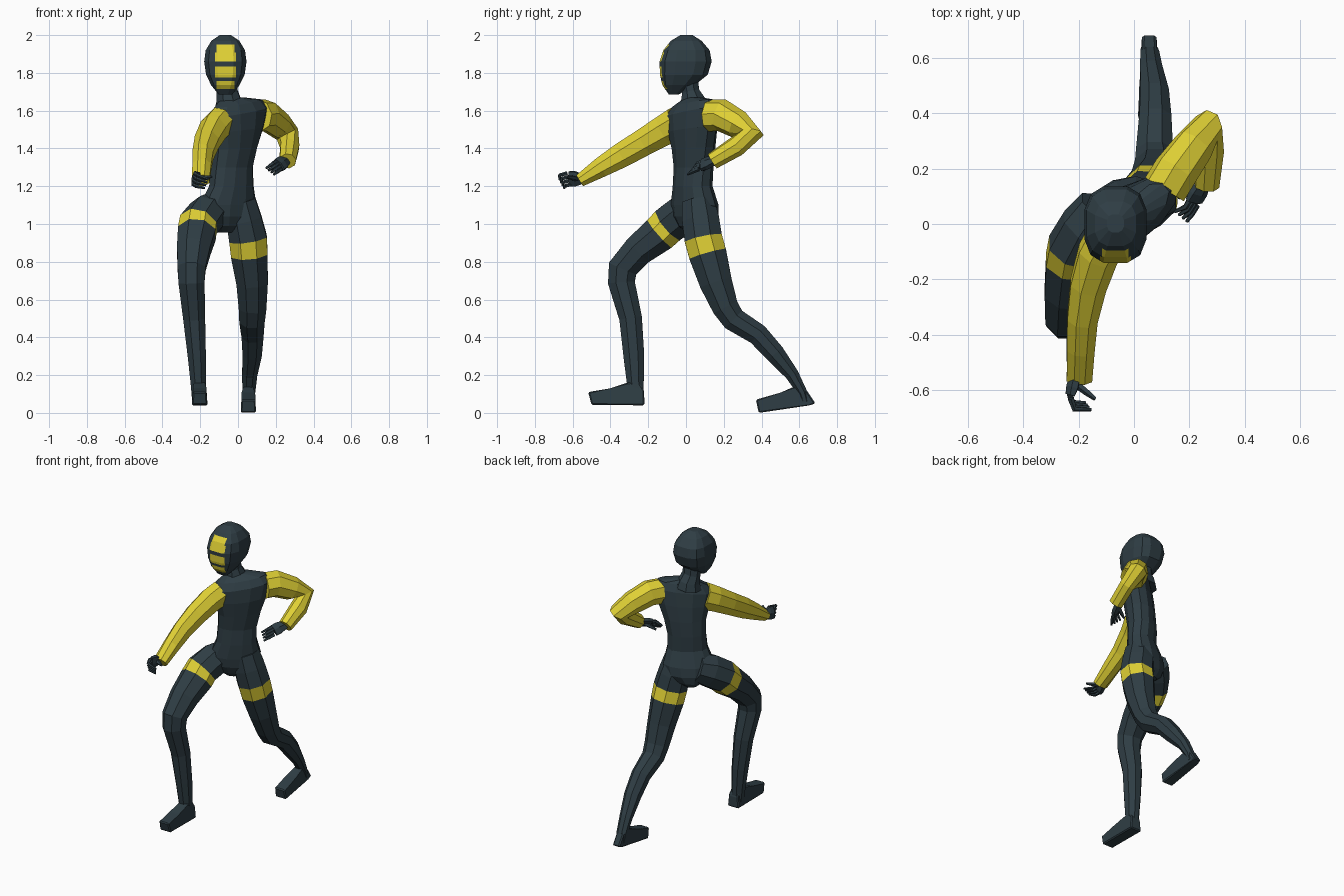
import bpy, bmesh, math
from mathutils import Vector


def material(name, rgb):
    m = bpy.data.materials.new(name)
    m.diffuse_color = (*rgb, 1)
    return m


DARK = material("dark slate", (0.028, 0.047, 0.058))
YELLOW = material("yellow", (0.74, 0.63, 0.035))


def spow(v, p):
    return math.copysign(abs(v) ** p, v)


def ring(c, u, v, n, p=1.0):
    """Rounded cross-section around c, reaching exactly the half axes u and v."""
    angles = [2 * math.pi * (i + 0.5) / n for i in range(n)]
    cs = [(spow(math.cos(a), p), spow(math.sin(a), p)) for a in angles]
    mx, my = max(abs(x) for x, _ in cs), max(abs(y) for _, y in cs)
    return [Vector(c) + u * (x / mx) + v * (y / my) for x, y in cs]


def finish(bm, name, mats):
    bmesh.ops.recalc_face_normals(bm, faces=bm.faces[:])
    me = bpy.data.meshes.new(name)
    bm.to_mesh(me)
    bm.free()
    for m in mats:
        me.materials.append(m)
    ob = bpy.data.objects.new(name, me)
    bpy.context.collection.objects.link(ob)
    return ob


def loft(rings, bands=()):
    """Skin the rings; segments listed in bands get the second material."""
    bm = bmesh.new()
    vs = [[bm.verts.new(p) for p in r] for r in rings]
    n = len(vs[0])
    for k in range(len(vs) - 1):
        for i in range(n):
            j = (i + 1) % n
            f = bm.faces.new((vs[k][i], vs[k][j], vs[k + 1][j], vs[k + 1][i]))
            f.material_index = 1 if k in bands else 0
    bm.faces.new(vs[0])
    bm.faces.new(vs[-1])
    return bm


def tube(name, secs, mats, ref=(1, 0, 0), n=8, bands=()):
    """Limb along a path of (x, y, z, half width along ref, half depth)."""
    pts = [Vector(s[:3]) for s in secs]
    rings = []
    for i, s in enumerate(secs):
        a, b = pts[max(i - 1, 0)], pts[min(i + 1, len(pts) - 1)]
        t = (pts[i] - a).normalized() + (b - pts[i]).normalized()
        t.normalize()
        side = Vector(ref)
        side = (side - t * side.dot(t)).normalized()
        rings.append(ring(pts[i], side * s[3], t.cross(side) * s[4], n))
    return finish(loft(rings, bands), name, mats)


# Torso: z, centre x, centre y, half width, half depth, turn, shoulder tilt
torso = [(0.955, -0.075, 0.05, 0.04, 0.05, 32, 0),
         (0.99, -0.07, 0.05, 0.09, 0.085, 32, 0),
         (1.04, -0.06, 0.05, 0.145, 0.1, 32, 0),
         (1.10, -0.053, 0.046, 0.158, 0.1, 32, 0),
         (1.20, -0.035, 0.035, 0.125, 0.085, 34, 0),
         (1.30, -0.033, 0.04, 0.12, 0.085, 37, 0),
         (1.40, -0.018, 0.04, 0.132, 0.09, 40, 0.05),
         (1.50, -0.006, 0.035, 0.162, 0.092, 40, 0.1),
         (1.59, 0.0, 0.032, 0.186, 0.085, 40, 0.15),
         (1.637, 0.0, 0.035, 0.15, 0.062, 40, 0.15),
         (1.665, -0.035, 0.035, 0.06, 0.045, 30, 0.1)]
rings = []
for z, x, y, a, b, turn, tilt in torso:
    r = math.radians(turn)
    u = Vector((math.cos(r), math.sin(r), tilt)) * a
    rings.append(ring((x, y, z), u, Vector((-math.sin(r), math.cos(r), 0)) * b, 12, 0.92))
finish(loft(rings), "torso", [DARK])

# Neck with a wider collar at its foot
tube("neck", [(-0.045, 0.04, 1.61, 0.08, 0.075), (-0.05, 0.037, 1.655, 0.064, 0.064),
              (-0.058, 0.025, 1.70, 0.056, 0.046), (-0.062, 0.01, 1.79, 0.056, 0.05)], [DARK])

# Head: z, front y, back y, half width
HX = -0.067
head = [(1.685, -0.09, -0.04, 0.036), (1.735, -0.125, 0.045, 0.075),
        (1.79, -0.138, 0.115, 0.102), (1.86, -0.14, 0.136, 0.112),
        (1.92, -0.12, 0.125, 0.104), (1.97, -0.08, 0.082, 0.074), (2.0, -0.03, 0.035, 0.03)]
bm = loft([ring((HX, (f + b) / 2, z), Vector((w, 0, 0)), Vector((0, (b - f) / 2, 0)), 12, 0.72)
           for z, f, b, w in head])
# Mask bars: low z, high z, half width; cut into the head and coloured
bars = [(1.715, 1.758, 0.048), (1.775, 1.835, 0.056), (1.86, 1.907, 0.056), (1.907, 1.95, 0.048)]
cuts = [((0, 0, z), (0, 0, 1)) for z in sorted({z for b in bars for z in b[:2]})]
cuts += [((HX + s * w, 0, 0), (1, 0, 0)) for s in (-1, 1) for w in (0.048, 0.056)]
for co, no in cuts:
    bmesh.ops.bisect_plane(bm, geom=bm.verts[:] + bm.edges[:] + bm.faces[:], dist=1e-5,
                           plane_co=co, plane_no=no)
for f in bm.faces:
    c = f.calc_center_median()
    if c.y < -0.04 and any(lo < c.z < hi and abs(c.x - HX) < w for lo, hi, w in bars):
        f.material_index = 1
finish(bm, "head", [DARK, YELLOW])

# Sleeves
tube("right_sleeve", [(-0.095, -0.045, 1.535, 0.072, 0.086), (-0.13, -0.11, 1.50, 0.072, 0.08),
                      (-0.165, -0.22, 1.435, 0.065, 0.072), (-0.186, -0.34, 1.365, 0.055, 0.066),
                      (-0.192, -0.45, 1.30, 0.05, 0.053), (-0.197, -0.562, 1.23, 0.046, 0.034)],
     [YELLOW])
tube("left_sleeve", [(0.11, 0.125, 1.575, 0.075, 0.08), (0.15, 0.19, 1.575, 0.075, 0.08),
                     (0.215, 0.28, 1.525, 0.068, 0.07), (0.262, 0.345, 1.475, 0.058, 0.062),
                     (0.274, 0.265, 1.41, 0.047, 0.053), (0.262, 0.14, 1.333, 0.044, 0.042)],
     [YELLOW], ref=(0.8, -0.33, 0.48))

# Legs with a yellow thigh band
tube("right_leg", [(-0.115, 0.055, 1.085, 0.085, 0.085), (-0.165, -0.015, 1.05, 0.098, 0.102),
                   (-0.21, -0.09, 0.997, 0.1, 0.1),
                   (-0.218, -0.138, 0.95, 0.1, 0.097), (-0.235, -0.25, 0.862, 0.088, 0.083),
                   (-0.246, -0.335, 0.765, 0.074, 0.078), (-0.246, -0.342, 0.69, 0.069, 0.071),
                   (-0.232, -0.293, 0.5, 0.058, 0.06), (-0.218, -0.276, 0.3, 0.048, 0.055),
                   (-0.21, -0.268, 0.15, 0.04, 0.044), (-0.206, -0.265, 0.08, 0.038, 0.04)],
     [DARK, YELLOW], bands=(2,))
tube("left_leg", [(0.008, 0.065, 1.12, 0.085, 0.085), (0.032, 0.078, 1.02, 0.094, 0.098),
                  (0.053, 0.092, 0.922, 0.1, 0.1),
                  (0.06, 0.115, 0.84, 0.097, 0.1), (0.075, 0.158, 0.69, 0.083, 0.086),
                  (0.077, 0.208, 0.56, 0.073, 0.07), (0.074, 0.252, 0.495, 0.067, 0.064),
                  (0.077, 0.38, 0.415, 0.058, 0.057), (0.075, 0.47, 0.315, 0.051, 0.052),
                  (0.062, 0.56, 0.205, 0.04, 0.036), (0.057, 0.615, 0.11, 0.034, 0.026),
                  (0.055, 0.63, 0.06, 0.03, 0.022)],
     [DARK, YELLOW], bands=(2,))


# Feet: side profile with half width per point, lofted across x
def foot(name, x, prof):
    bm = loft([[Vector((x + s * w, y, z)) for y, z, w in prof] for s in (-1, 1)])
    bmesh.ops.bevel(bm, geom=bm.edges[:], offset=0.007, segments=1, affect='EDGES')
    finish(bm, name, [DARK])


foot("right_foot", -0.203, [(-0.50, 0.042, 0.041), (-0.22, 0.04, 0.042), (-0.222, 0.12, 0.036),
                            (-0.25, 0.165, 0.03), (-0.31, 0.16, 0.03), (-0.40, 0.13, 0.036),
                            (-0.518, 0.11, 0.036)])
foot("left_foot", 0.055, [(0.385, 0.0, 0.041), (0.655, 0.04, 0.034), (0.685, 0.05, 0.024),
                          (0.635, 0.125, 0.026), (0.575, 0.14, 0.028), (0.50, 0.107, 0.036),
                          (0.37, 0.07, 0.037)])


# Hands: palm, four bent fingers spread along the knuckles, thumb
def hand(side, wrist, k1, k2, bend, t1, t2, thumb):
    W, K1, K2, B, T1, T2 = map(Vector, (wrist, k1, k2, bend, t1, t2))
    mid, spread = (K1 + K2) / 2, K2 - K1
    h = spread.length / 2 + 0.008
    tube(side + "_palm", [(*W, 0.024, 0.022), (*W.lerp(mid, 0.6), h, 0.023), (*mid, h, 0.017)],
         [DARK], ref=spread, n=6)
    for i in range(4):
        k, t = K1.lerp(K2, i / 3), T1.lerp(T2, i / 3)
        tube(f"{side}_finger_{i + 1}", [(*k, 0.011, 0.011), (*(k + B), 0.010, 0.010),
                                        (*t, 0.006, 0.006)], [DARK], ref=spread, n=5)
    a, b = W.lerp(mid, 0.35), Vector(thumb)
    tube(side + "_thumb", [(*a, 0.015, 0.015), (*a.lerp(b, 0.6), 0.012, 0.012),
                           (*b, 0.007, 0.007)], [DARK], ref=spread, n=5)


hand("right", (-0.21, -0.545, 1.238), (-0.228, -0.63, 1.268), (-0.234, -0.605, 1.21),
     (0.013, -0.038, -0.01), (-0.155, -0.67, 1.235), (-0.175, -0.645, 1.19), (-0.14, -0.632, 1.25))
hand("left", (0.255, 0.155, 1.337), (0.205, 0.095, 1.335), (0.228, 0.068, 1.29),
     (-0.02, -0.034, -0.014), (0.148, 0.045, 1.295), (0.19, 0.008, 1.262), (0.16, 0.095, 1.285))
